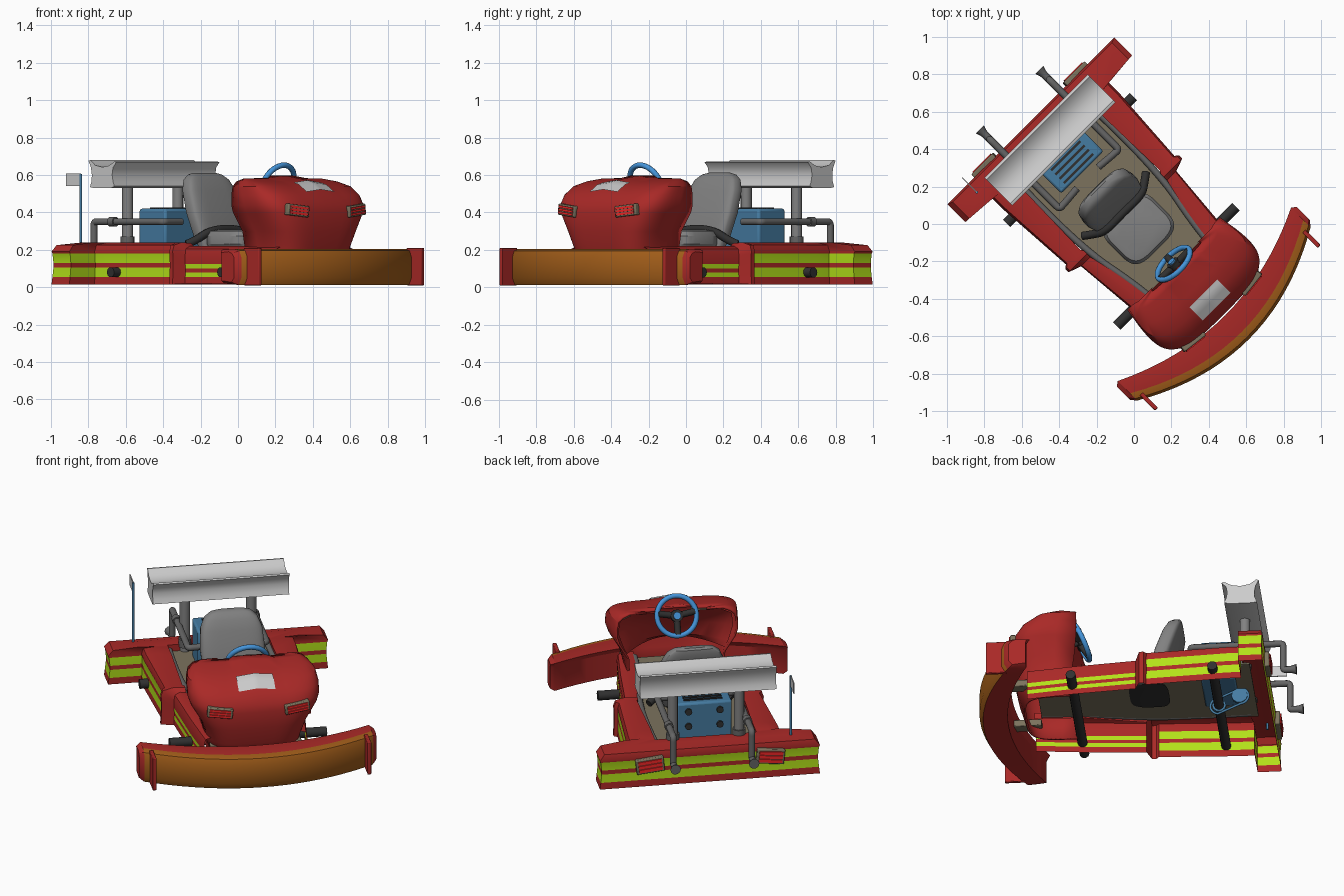
import bpy, bmesh
from math import sin, cos, pi, radians
from mathutils import Matrix, Vector
from mathutils.bvhtree import BVHTree

if "Cube" in bpy.data.objects:
    bpy.data.objects.remove(bpy.data.objects["Cube"])


def mat(name, *rgb):
    m = bpy.data.materials.new(name)
    m.diffuse_color = (*rgb, 1)
    m.use_nodes = True
    m.node_tree.nodes["Principled BSDF"].inputs["Base Color"].default_value = m.diffuse_color
    return m


RED = mat("red", 0.4, 0.022, 0.02)
GREEN = mat("lime", 0.45, 0.75, 0.01)
ORANGE = mat("orange", 0.36, 0.11, 0.01)
BLUE = mat("blue", 0.06, 0.3, 0.7)
STEEL = mat("steel_blue", 0.06, 0.2, 0.36)
KHAKI = mat("khaki", 0.2, 0.17, 0.11)
DARK = mat("dark", 0.03, 0.03, 0.03)
MID = mat("mid_grey", 0.13, 0.13, 0.13)
SEAT = mat("seat_grey", 0.22, 0.22, 0.22)
LAMP = mat("lamp_red", 0.9, 0.02, 0.02)


def finish(name, bm, mats):
    bmesh.ops.recalc_face_normals(bm, faces=bm.faces)
    me = bpy.data.meshes.new(name)
    bm.to_mesh(me)
    bm.free()
    for m in mats:
        me.materials.append(m)
    o = bpy.data.objects.new(name, me)
    bpy.context.collection.objects.link(o)
    return o


def box(name, c, s, m=None, bevel=0, rot=None, both=False):
    bm = bmesh.new()
    bmesh.ops.create_cube(bm, size=1)
    M = Matrix.Translation(c) @ (rot or Matrix()) @ Matrix.Diagonal((*s, 1))
    bmesh.ops.transform(bm, matrix=M, verts=bm.verts)
    o = finish(name, bm, [m] if m else [])
    if bevel:
        b = o.modifiers.new("bevel", 'BEVEL')
        b.width, b.segments = bevel, 2
    if both:
        o.modifiers.new("mirror", 'MIRROR')
    return o


def loft(name, rings, mats, cyc=False, caps=False, pick=None):
    bm = bmesh.new()
    vs = [[bm.verts.new(p) for p in r] for r in rings]
    n = len(vs[0])
    for i in range(len(vs) - 1):
        for j in range(n if cyc else n - 1):
            k = (j + 1) % n
            f = bm.faces.new((vs[i][j], vs[i][k], vs[i + 1][k], vs[i + 1][j]))
            f.material_index = pick(i, j) if pick else 0
    if caps:
        bm.faces.new(vs[0])
        bm.faces.new(vs[-1])
    return finish(name, bm, mats)


def tube(name, pts, r, m=None, cyc=False, smooth=False, radii=None):
    cu = bpy.data.curves.new(name, 'CURVE')
    cu.dimensions = '3D'
    cu.bevel_depth, cu.bevel_resolution, cu.use_fill_caps = r, 3, True
    sp = cu.splines.new('NURBS' if smooth else 'POLY')
    sp.points.add(len(pts) - 1)
    for i, p in enumerate(pts):
        sp.points[i].co = (*p, 1)
        sp.points[i].radius = radii[i] if radii else 1
    sp.use_cyclic_u = cyc
    if smooth:
        sp.order_u, sp.use_endpoint_u, sp.resolution_u = 3, True, 6
    if m:
        cu.materials.append(m)
    o = bpy.data.objects.new(name, cu)
    bpy.context.collection.objects.link(o)
    return o


def spow(v, p):
    return abs(v) ** p * (1 if v >= 0 else -1)


# Striped bodywork shell: side pods, step fins and rear bar, open underneath
FRONT = (.205, .17, .125, .10, .08, .055, .02)
REAR = (.225, .19, .18, .13, .105, .055, .015)
# outer x, y, inner x, y, front levels?, is the segment after it plain red?
half = [(.295, -.58, .2, -.58, 1, 0), (.33, -.31, .21, -.31, 1, 0), (.36, .04, .29, .04, 1, 1),
        (.43, .065, .29, .065, 0, 1), (.43, .09, .29, .09, 0, 1), (.41, .105, .3, .105, 0, 0),
        (.44, .56, .29, .5, 0, 0), (.44, .645, .29, .60, 0, 0), (.63, .645, .29, .62, 0, 0),
        (.63, .78, .29, .64, 0, 0)]
path = half + [(-a, b, -c, d, f, half[max(i - 1, 0)][5])
               for i, (a, b, c, d, f, g) in reversed(list(enumerate(half)))]
T = (1, .985, .97, .97, .985, 1)
rings = []
for ox, oy, ix, iy, fr, _ in path:
    z = FRONT if fr else REAR
    at = lambda t, h: (ix + (ox - ix) * t, iy + (oy - iy) * t, h)
    rings.append([at(0, z[0] - .03), at(0, z[0] + .01), at(.5, z[0] + .015), at(.92, z[0])]
                 + [at(t, h) for t, h in zip(T, z[1:])])
loft("striped_bodywork", rings, [RED, GREEN], pick=lambda i, j: int(j in (5, 7) and not path[i][5]))

# Front bumper with orange face and red end caps
us = [-.68, -.655] + [-.655 + 1.31 * i / 20 for i in range(1, 20)] + [.655, .68]
rings = []
for u in us:
    q = (u / .68) ** 2
    yo, yi = -.87 + .205 * q, -.71 + .17 * q
    e = .015 if abs(u) > .66 else 0
    rings.append([(u, yi - e, .02 + e), (u, yi - e, .17), (u, yi + .02 - 2 * e, .2 - e), (u, yo + .055, .205 - e),
                  (u, yo + .015 + e, .195 - e), (u, yo + e, .16), (u, yo + e, .05), (u, yo + .02 + e, .012 + e)])
loft("front_bumper", rings, [RED, ORANGE], True, True,
     lambda i, j: int(j in (3, 4, 5, 6) and 0 < i < len(us) - 2))
box("bumper_fin", (.615, -.727, .11), (.022, .115, .2), RED, .004, both=True)
box("bumper_bracket", (.225, -.64, .15), (.07, .2, .04), KHAKI, .005, both=True)

# Nose cowl: U-shaped rings, narrower at the open back
N = 36
spec = [(.06, .24, -.34, -.61), (.2, .27, -.33, -.65), (.3, .32, -.315, -.67), (.4, .385, -.30, -.675),
        (.44, .4, -.30, -.665), (.49, .4, -.30, -.63), (.535, .39, -.30, -.56), (.56, .36, -.30, -.47),
        (.575, .31, -.31, -.37), (.577, .2, -.31, -.33)]
rings = []
for z, w, yb, yf in spec:
    r = []
    for i in range(N + 1):
        a = pi * i / N
        f = abs(sin(a)) ** .48
        x = w * spow(cos(a), .48) * (1 - (.14 if z > .25 else 0) * (1 - f))
        hump = .014 if abs(x) < .09 and z > .44 else 0
        r.append((x, yb + (yf - yb) * f, z + hump))
    rings.append(r)
cowl = loft("nose_cowl", rings, [RED])
tree = BVHTree.FromPolygons([v.co for v in cowl.data.vertices], [p.vertices for p in cowl.data.polygons])
s = cowl.modifiers.new("thickness", 'SOLIDIFY')
s.thickness, s.offset = .012, 0

# Pale panel draped on the cowl
rings = []
for j in range(6):
    row = []
    for i in range(15):
        x, y = -.105 + .015 * i, -.52 - .02 * j
        hit = tree.ray_cast(Vector((x, y, 2)), Vector((0, 0, -1)))[0]
        row.append((x, y - .004, (hit.z if hit else .5) + .012))
    rings.append(row)
loft("nose_panel", rings, [])

# Dashboard bowl inside the cowl
loft("dashboard", [[(w * (i / 8 - 1), y - d * (1 - (i / 8 - 1) ** 2), z) for i in range(17)]
                   for z, y, w, d in [(.57, -.315, .25, 0), (.53, -.33, .32, .03), (.45, -.34, .33, .09),
                                      (.36, -.33, .3, .13), (.32, -.33, .28, .2)]], [RED])

# Headlights and tail lights: frame with bright slats
for s in (-1, 1):
    R = Matrix.Rotation(s * radians(7), 4, 'Z') @ Matrix.Rotation(s * radians(-6), 4, 'Y')
    C = Vector((s * .22, -.664, .41))
    box("headlight_frame", C, (.145, .04, .06), KHAKI, .006, R)
    for k in (-1, 0, 1):
        box("headlight_slat", C + R @ Vector((0, -.018, k * .016)), (.12, .016, .012), LAMP, 0, R)
    R = Matrix.Rotation(s * radians(6), 4, 'Y')
    C = Vector((s * .345, .785, .15))
    box("tail_light_frame", C, (.16, .035, .09), KHAKI, .006, R)
    for k in (-1, 0, 1):
        box("tail_light_slat", C + R @ Vector((0, .015, k * .024)), (.135, .018, .019), LAMP, 0, R)

# Floor pan, frame rails and axles
loft("floor_pan", [[(-w, y, .185), (w, y, .185), (w, y, .195), (-w, y, .195)]
                   for w, y in [(.205, -.54), (.215, -.3), (.295, .1), (.295, .68)]], [KHAKI], True, True)
for s in (-1, 1):
    tube("frame_rail", [(s * .2, -.54, .2), (s * .21, -.3, .2), (s * .3, .15, .2), (s * .28, .64, .2)],
         .018, MID, smooth=True)
tube("rear_axle", [(-.48, .484, .08), (.48, .484, .08)], .028, DARK)
tube("front_axle", [(-.45, -.32, .08), (.45, -.32, .08)], .028, DARK)

# Chain drive
ring = [(.02, (.484 if cos(a) < 0 else .6) + .05 * cos(a), (.08 if cos(a) < 0 else .14) + .05 * sin(a))
        for a in [2 * pi * (i + .5) / 24 + .5 for i in range(24)]]
tube("drive_chain", ring, .007, STEEL, cyc=True)
tube("axle_sprocket", [(.01, .484, .08), (.03, .484, .08)], .04, STEEL)
tube("engine_sprocket", [(.01, .6, .14), (.03, .6, .14)], .046, STEEL)


# Seat
def pad(name, rows, m, p=.5):
    return loft(name, [[(w * spow(cos(a), p), y + d * spow(sin(a), p), z) for a in
                        [2 * pi * i / 32 for i in range(32)]] for z, y, w, d in rows], [m], True, True)


pad("seat_base", [(.178, .1, .13, .1), (.2, .05, .15, .13), (.215, -.02, .16, .145)], DARK)
pad("seat_cushion", [(.2, -.03, .15, .14), (.23, -.035, .17, .15), (.275, -.035, .17, .15),
                     (.3, -.035, .155, .135), (.308, -.035, .12, .1)], SEAT)
pad("seat_back", [(.2, .12, .15, .035), (.26, .135, .17, .05), (.4, .18, .185, .055), (.52, .22, .175, .052),
                  (.575, .24, .15, .044), (.602, .25, .115, .03), (.612, .255, .075, .015)], SEAT)
tube("seat_bolster", [(-.24, .15, .23), (-.2, .12, .25), (-.14, .08, .3), (0, .085, .315), (.14, .08, .3),
                      (.2, .12, .25), (.24, .15, .23)], .022, DARK, smooth=True)

# Engine with louvres and rear bolts
box("engine", (0, .49, .3), (.32, .2, .24), STEEL, .012)
for k in range(5):
    box("engine_louvre", (0, .42 + .032 * k, .42), (.22, .014, .012), DARK)
for x in (-.09, .09):
    for z in (.28, .37):
        tube("engine_bolt", [(x, .585, z), (x, .602, z)], .02, DARK)

# Exhausts, wing posts
for s in (-1, 1):
    x = s * .225
    tube("exhaust_pipe", [(s * .08, .35, .35), (x - s * .03, .34, .35), (x, .34, .35), (x, .38, .35), (x, .82, .35),
                          (x, .865, .35), (x, .865, .31), (x, .865, .21), (x, .865, .18), (x, .89, .18),
                          (x, .915, .18), (x, .94, .18)], .019, MID, smooth=True, radii=[1] * 10 + [1.1, 1.6])
    tube("exhaust_collar", [(x, .7, .35), (x, .74, .35)], .026, MID)
    tube("wing_post", [(s * .19, .645, .19), (s * .19, .645, .58)], .03, SEAT)
    tube("wing_post_foot", [(s * .19, .645, .22), (s * .19, .645, .27)], .038, MID)

# Rear wing with hollow, hourglass section
prof = [(.53, .668), (.545, .672), (.585, .65), (.635, .642), (.69, .652), (.725, .68), (.74, .676), (.722, .64),
        (.715, .6), (.718, .565), (.73, .535), (.7, .53), (.57, .53), (.545, .54), (.555, .565), (.562, .6),
        (.555, .64)]
loft("rear_wing", [[(x, y, z) for y, z in prof] for x in (-.39, .39)], [], True, True)

# Flag and pole
tube("flag_pole", [(-.474, .714, .2), (-.474, .714, .605)], .007, STEEL)
box("flag", (-.474, .77, .575), (.006, .11, .065))

# Steering wheel
t = radians(25)
C, E, Nn = Vector((0, -.3, .55)), Vector((0, -sin(t), cos(t))), Vector((0, cos(t), sin(t)))
X = Vector((1, 0, 0))
P = lambda a, r, h=0: C + X * r * cos(a) + E * r * sin(a) + Nn * h
tube("steering_rim", [P(2 * pi * i / 40, .113) for i in range(40)], .015, BLUE, cyc=True)
for a in (radians(10), radians(170), radians(270)):
    tube("steering_spoke", [P(a, .02, -.01), P(a, .108)], .019, DARK)
tube("steering_hub", [P(0, 0, -.02), P(0, 0, .012)], .036, DARK)
tube("steering_hub_cap", [P(0, 0, .01), P(0, 0, .022)], .022, BLUE)
tube("steering_column", [P(0, 0, -.01), P(0, 0, -.2)], .014, DARK)

# Smooth shading, then turn the whole kart to its diagonal stance
bpy.context.view_layer.update()
for o in list(bpy.context.collection.objects):
    o.select_set(o.type == 'MESH')
    if o.type == 'MESH':
        bpy.context.view_layer.objects.active = o
bpy.ops.object.shade_smooth_by_angle(angle=radians(32))
for o in bpy.context.collection.objects:
    o.matrix_world = Matrix.Rotation(radians(45), 4, 'Z') @ o.matrix_world
